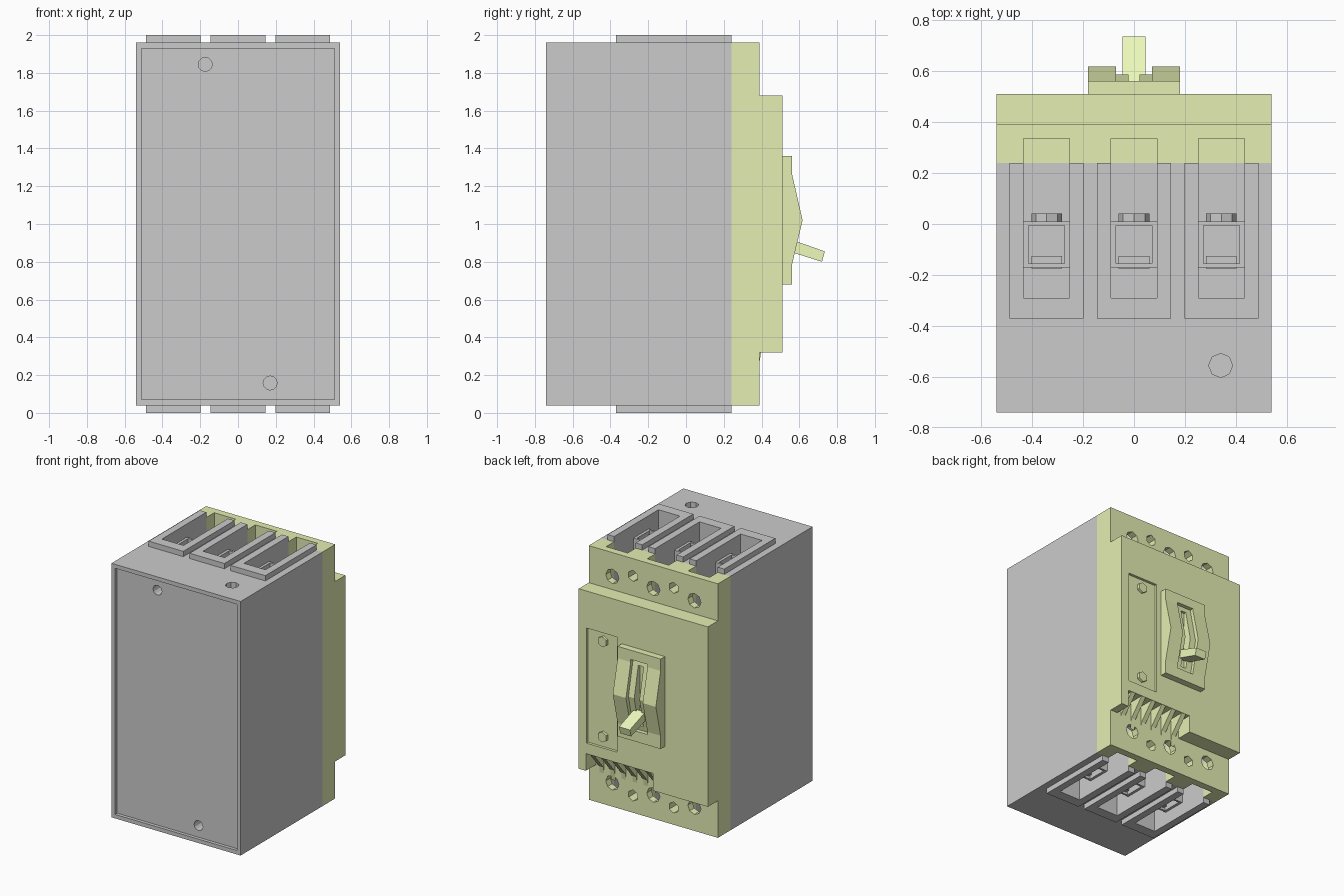
import bpy
from math import pi, radians
from mathutils import Matrix

if "Cube" in bpy.data.objects:
    bpy.data.objects.remove(bpy.data.objects["Cube"])


def material(name, rgb):
    m = bpy.data.materials.new(name)
    m.diffuse_color = (*rgb, 1)
    m.use_nodes = True
    m.node_tree.nodes["Principled BSDF"].inputs["Base Color"].default_value = m.diffuse_color
    return m


COVER = material("cover_green", (0.78, 0.86, 0.45))
LEVER = material("lever_green", (0.86, 0.96, 0.50))


def mesh(name, verts, faces, mat=None):
    me = bpy.data.meshes.new(name)
    me.from_pydata(verts, [], faces)
    ob = bpy.data.objects.new(name, me)
    bpy.context.collection.objects.link(ob)
    if mat:
        me.materials.append(mat)
    return ob


def prism(name, yz, x0, x1, mat=None):
    """Side profile (y, z), listed counter-clockwise, extruded along x."""
    n = len(yz)
    verts = [(x, y, z) for x in (x0, x1) for y, z in yz]
    faces = [tuple(range(n))[::-1], tuple(range(n, 2 * n))]
    faces += [(i, (i + 1) % n, n + (i + 1) % n, n + i) for i in range(n)]
    return mesh(name, verts, faces, mat)


def box(name, x0, x1, y0, y1, z0, z1, mat=None):
    return prism(name, [(y0, z0), (y1, z0), (y1, z1), (y0, z1)], x0, x1, mat)


def cylinder(name, centre, r, depth, axis="Y", sides=8, mat=None):
    rot = (radians(90), 0, 0) if axis == "Y" else (0, 0, 0)
    bpy.ops.mesh.primitive_cylinder_add(vertices=sides, radius=r, depth=depth,
                                        location=centre, rotation=rot)
    ob = bpy.context.object
    ob.name = name
    if mat:
        ob.data.materials.append(mat)
    return ob


def cut(target, *cutters):
    for c in cutters:
        c.hide_render = True
        if not c.data.materials and target.data.materials:
            c.data.materials.append(target.data.materials[0])
        mod = target.modifiers.new("cut", "BOOLEAN")
        mod.object, mod.operation, mod.solver = c, "DIFFERENCE", "EXACT"
        bpy.context.view_layer.objects.active = target
        bpy.ops.object.modifier_apply(modifier=mod.name)
        bpy.data.objects.remove(c)


def flip(z, end):
    """Mirror a height about the middle for the bottom end."""
    return z if end else 2 - z


def end_box(name, x0, x1, y0, y1, z0, z1, end, mat=None):
    a, b = sorted((flip(z0, end), flip(z1, end)))
    return box(name, x0, x1, y0, y1, a, b, mat)


POLES = (-0.343, 0, 0.343)

# Grey case with mounting panel recess, mounting holes and top hole
case = box("case", -0.54, 0.54, -0.74, 0.24, 0.04, 1.96)
cut(case, box("cutter", -0.51, 0.51, -0.8, -0.715, 0.07, 1.93))
for x, z in ((-0.173, 1.845), (0.17, 0.158)):
    cut(case, cylinder("cutter", (x, -0.69, z), 0.037, 0.16, sides=12))
cut(case, cylinder("cutter", (0.34, -0.555, 1.95), 0.047, 0.2, "Z"))

# Stepped cover
cover = prism("cover", [(0.24, 0.04), (0.39, 0.04), (0.39, 0.32), (0.51, 0.32),
                        (0.51, 1.68), (0.39, 1.68), (0.39, 1.96), (0.24, 1.96)],
              -0.54, 0.54, COVER)

for end in (0, 1):
    side = ("bottom", "top")[end]
    for i, x in enumerate(POLES):
        # Terminal pocket, cut through case and cover
        for target in (case, cover):
            cut(target, end_box("cutter", x - 0.09, x + 0.09, -0.29, 0.335, 1.62, 2.1, end))
        # U-shaped collar around the pocket
        collar = end_box(f"{side}_collar_{i}", x - 0.145, x + 0.145, -0.37, 0.24, 1.96, 2.0, end)
        cut(collar, end_box("cutter", x - 0.09, x + 0.09, -0.29, 0.3, 1.9, 2.1, end))
        # Clamp cage, conductor bar and clamp screw
        cage = end_box(f"{side}_clamp_{i}", x - 0.09, x + 0.09, -0.17, 0.01, 1.66, 1.90, end)
        cut(cage, end_box("cutter", x - 0.07, x + 0.07, -0.155, -0.005, 1.6, 2.0, end))
        end_box(f"{side}_bar_{i}", x - 0.06, x + 0.06, -0.175, -0.125, 1.62, 1.88, end)
        cylinder(f"{side}_clamp_screw_{i}", (x, 0.023, flip(1.78, end)), 0.06, 0.036)
        # Screw access hole in the cover
        cut(cover, cylinder("cutter", (x, 0.36, flip(1.78, end)), 0.055, 0.12))
    # Cover fixing holes between the poles
    for x in (-0.17, 0.17):
        cut(cover, cylinder("cutter", (x, 0.37, flip(1.83, end)), 0.042, 0.16, sides=6))

# Recessed side panel with two screws
cut(cover, box("cutter", 0.22, 0.475, 0.49, 0.6, 0.53, 1.40))
for i, z in enumerate((0.61, 1.33)):
    cylinder(f"panel_screw_{i}", (0.345, 0.495, z), 0.04, 0.03, sides=6, mat=COVER)

# Vent notch with sloping ribs
cut(cover, box("cutter", -0.08, 0.48, 0.39, 0.6, 0.25, 0.45))
for i in range(6):
    x = -0.03 + i * 0.092
    prism(f"vent_rib_{i}", [(0.385, 0.24), (0.397, 0.32), (0.508, 0.45), (0.385, 0.45)],
          x - 0.018, x + 0.018, COVER)

# Switch bezel with ridged cheeks and a sunken lever track
bezel = prism("switch_bezel", [(0.50, 0.68), (0.56, 0.68), (0.56, 0.78), (0.617, 1.02),
                               (0.56, 1.27), (0.56, 1.36), (0.50, 1.36)], -0.18, 0.18, COVER)
cut(bezel, prism("cutter", [(0.53, 0.76), (0.7, 0.76), (0.7, 1.29), (0.53, 1.29),
                            (0.587, 1.02)], -0.07, 0.07))
cut(bezel, box("cutter", -0.022, 0.022, 0.52, 0.7, 0.80, 1.25))

# Switch lever
prism("switch_lever", [(0.53, 0.86), (0.72, 0.80), (0.735, 0.855), (0.55, 0.92)],
      -0.045, 0.045, LEVER)
